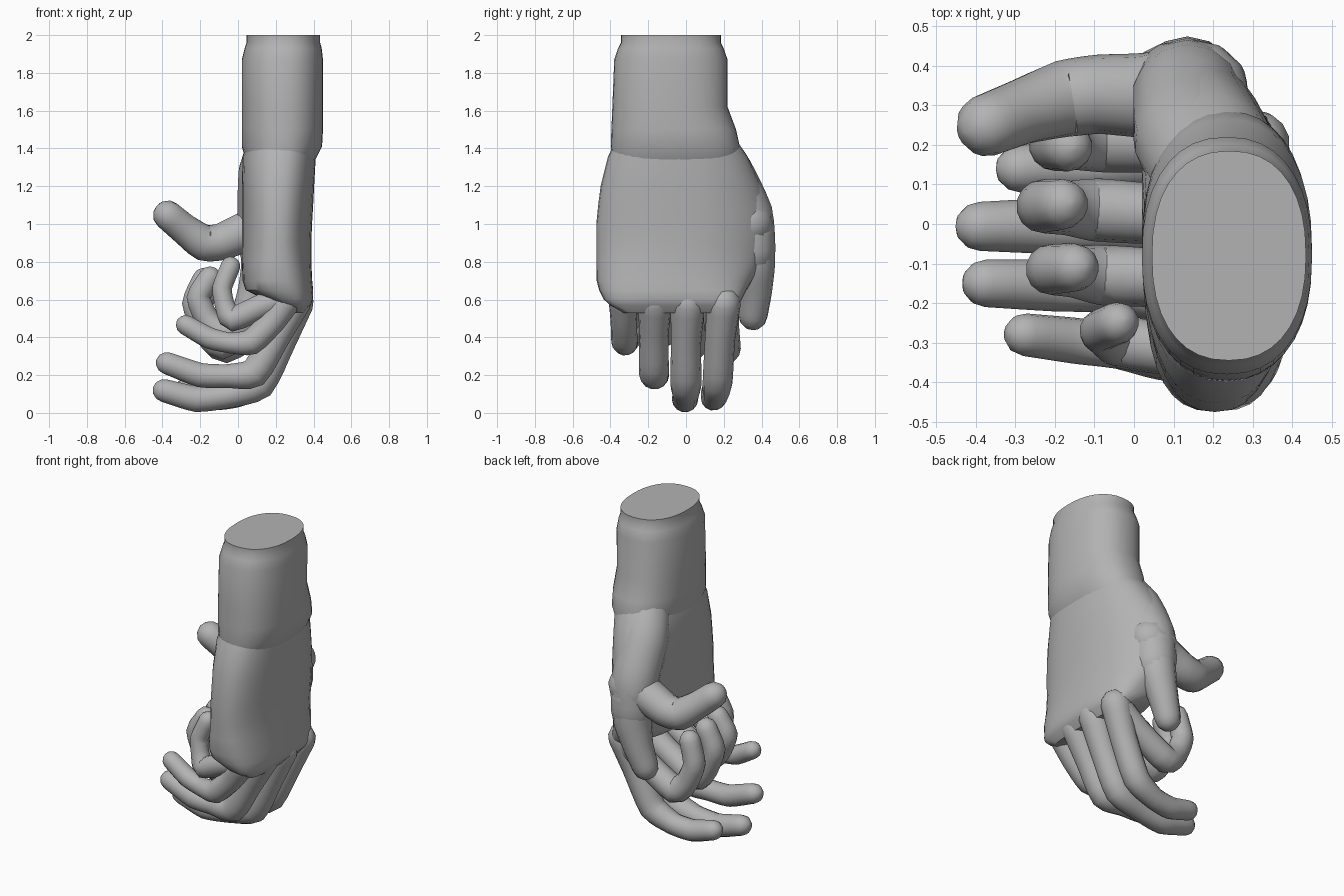
import bpy, bmesh, math
from mathutils import Vector

# one plain clay grey for the whole sculpt
grey = bpy.data.materials.new("clay_grey")
grey.diffuse_color = (0.45, 0.45, 0.45, 1)


def skin(name, rings, angle=40):
    """Join closed rings of points into a capped, smooth-shaded object."""
    bm = bmesh.new()
    loops = [[bm.verts.new(p) for p in ring] for ring in rings]
    n = len(loops[0])
    for a, b in zip(loops, loops[1:]):
        for i in range(n):
            j = (i + 1) % n
            bm.faces.new((a[i], a[j], b[j], b[i]))
    bm.faces.new(loops[0])
    bm.faces.new(loops[-1])
    bmesh.ops.recalc_face_normals(bm, faces=bm.faces)
    mesh = bpy.data.meshes.new(name)
    bm.to_mesh(mesh)
    bm.free()
    mesh.materials.append(grey)
    mesh.shade_smooth()
    mesh.set_sharp_from_angle(angle=math.radians(angle))
    obj = bpy.data.objects.new(name, mesh)
    bpy.context.collection.objects.link(obj)
    return obj


def section(z, x0, x1, y0, y1, power=2.3, lean=0.0, n=36):
    """Horizontal rounded outline; lean pulls the thumb side towards the palm face."""
    ring = []
    for i in range(n):
        a = 2 * math.pi * i / n
        c, s = math.cos(a), math.sin(a)
        u = math.copysign(abs(c) ** (2 / power), c)
        v = math.copysign(abs(s) ** (2 / power), s)
        x = (x0 + x1) / 2 + (x1 - x0) / 2 * u - lean * max(0, v) ** 2
        ring.append((max(x, x0), (y0 + y1) / 2 + (y1 - y0) / 2 * v + 0.0005 * u, z))
    return ring


def digit(name, pts, steps=4, sides=14):
    """Round-ended tube through (x, y, z, radius) points, with slightly bony joints."""
    p = [Vector(q) for q in pts]
    p = [2 * p[0] - p[1]] + p + [2 * p[-1] - p[-2]]
    path = []
    for k in range(1, len(p) - 2):
        a, b, c, d = p[k - 1:k + 3]
        for s in range(steps):
            t = s / steps
            curve = 0.5 * (2 * b + (c - a) * t + (2 * a - 5 * b + 4 * c - d) * t * t
                           + (3 * b - a - 3 * c + d) * t ** 3)
            path.append(curve.lerp(b.lerp(c, t), 0.5))
    path.append(p[-2])
    pos = [q.to_3d() for q in path]

    def ring(centre, tangent, r):
        side = Vector((0, 1, 0))
        side = (side - tangent * side.dot(tangent)).normalized()
        up = tangent.cross(side)
        return [centre + r * (math.cos(2 * math.pi * i / sides) * side
                              + math.sin(2 * math.pi * i / sides) * up) for i in range(sides)]

    rings, last = [], len(path) - 1
    tans = [(pos[min(i + 1, last)] - pos[max(i - 1, 0)]).normalized() for i in range(last + 1)]
    caps = [math.radians(d) for d in (85, 60, 30)]
    for a in caps:
        r = path[0].w
        rings.append(ring(pos[0] - tans[0] * r * math.sin(a), tans[0], r * math.cos(a)))
    for c, t, q in zip(pos, tans, path):
        rings.append(ring(c, t, q.w))
    for a in reversed(caps):
        r = path[-1].w
        rings.append(ring(pos[-1] + tans[-1] * r * math.sin(a), tans[-1], r * math.cos(a)))
    return skin(name, rings, 50)


# forearm with the narrowed cut end
skin("forearm", [section(*s) for s in (
    (1.34, 0.04, 0.41, -0.39, 0.28), (1.41, 0.02, 0.445, -0.398, 0.285),
    (1.50, 0.02, 0.45, -0.395, 0.265), (1.62, 0.02, 0.45, -0.39, 0.22),
    (1.87, 0.02, 0.45, -0.38, 0.22), (1.93, 0.035, 0.443, -0.36, 0.20),
    (1.96, 0.045, 0.435, -0.345, 0.185), (2.0, 0.045, 0.435, -0.345, 0.185))])

# palm, widening at the thumb side and tapering to the knuckle line
skin("palm", [section(*s) for s in (
    (0.53, 0.27, 0.35, -0.33, 0.22, 2.8, 0), (0.57, 0.20, 0.385, -0.40, 0.275, 2.8, 0),
    (0.60, 0.14, 0.398, -0.435, 0.295, 2.8, 0),
    (0.65, 0.04, 0.398, -0.46, 0.32, 2.8, 0.01), (0.70, 0.025, 0.393, -0.473, 0.35, 2.8, 0.03),
    (0.80, 0.02, 0.388, -0.475, 0.41, 2.5, 0.07), (0.90, 0.02, 0.388, -0.475, 0.445, 2.4, 0.09),
    (1.0, 0.02, 0.392, -0.475, 0.46, 2.4, 0.10), (1.1, 0.02, 0.398, -0.465, 0.435, 2.4, 0.09),
    (1.2, 0.02, 0.403, -0.452, 0.40, 2.4, 0.07), (1.36, 0.025, 0.412, -0.412, 0.325, 2.4, 0.03),
    (1.44, 0.05, 0.41, -0.37, 0.27, 2.4, 0.02))])

# fleshy base of the thumb
digit("thumb_base", [(0.20, 0.09, 1.46, 0.13), (0.145, 0.21, 1.27, 0.145),
                     (0.135, 0.32, 1.05, 0.14), (0.135, 0.345, 0.85, 0.13)])

# thumb reaching forward
digit("thumb_raised", [(0.16, 0.335, 1.0, 0.13), (0.03, 0.325, 0.955, 0.108),
                       (-0.09, 0.328, 0.905, 0.10), (-0.18, 0.316, 0.90, 0.097),
                       (-0.28, 0.285, 0.97, 0.084), (-0.37, 0.25, 1.045, 0.08)])

# thumb hanging beside the palm
digit("thumb_lowered", [(0.14, 0.34, 0.95, 0.13), (0.125, 0.36, 0.78, 0.112),
                        (0.085, 0.365, 0.64, 0.09), (0.04, 0.355, 0.515, 0.077)])

# four loosely bent fingers
relaxed = {
    "index": [(0.305, 0.20, 0.58, 0.09), (0.23, 0.18, 0.39, 0.08), (0.12, 0.167, 0.16, 0.079),
              (-0.02, 0.155, 0.09, 0.066), (-0.15, 0.145, 0.078, 0.066), (-0.29, 0.14, 0.115, 0.06)],
    "middle": [(0.31, 0.01, 0.58, 0.092), (0.225, 0.0, 0.37, 0.08), (0.115, 0.0, 0.15, 0.082),
               (-0.06, -0.003, 0.09, 0.068), (-0.22, -0.005, 0.073, 0.07), (-0.39, -0.006, 0.118, 0.062)],
    "ring": [(0.30, -0.165, 0.59, 0.09), (0.20, -0.17, 0.40, 0.077), (0.085, -0.17, 0.21, 0.08),
             (-0.06, -0.16, 0.195, 0.064), (-0.20, -0.155, 0.20, 0.066), (-0.375, -0.15, 0.263, 0.06)],
    "little": [(0.26, -0.33, 0.60, 0.08), (0.18, -0.33, 0.48, 0.069), (0.07, -0.325, 0.375, 0.07),
               (-0.04, -0.31, 0.37, 0.056), (-0.15, -0.295, 0.395, 0.058), (-0.275, -0.28, 0.465, 0.054)]}

# the same four fingers closed into the palm
curled = {
    "index": [(0.30, 0.20, 0.58, 0.082), (0.14, 0.205, 0.46, 0.076), (-0.07, 0.21, 0.34, 0.08),
              (-0.155, 0.205, 0.42, 0.068), (-0.20, 0.20, 0.54, 0.066), (-0.165, 0.195, 0.68, 0.062)],
    "middle": [(0.30, 0.01, 0.59, 0.082), (0.13, 0.02, 0.48, 0.075), (-0.09, 0.035, 0.36, 0.08),
               (-0.175, 0.04, 0.44, 0.068), (-0.23, 0.045, 0.58, 0.068), (-0.18, 0.05, 0.705, 0.064)],
    "ring": [(0.29, -0.16, 0.60, 0.08), (0.13, -0.14, 0.52, 0.072), (-0.07, -0.13, 0.42, 0.077),
             (-0.16, -0.12, 0.49, 0.065), (-0.21, -0.115, 0.61, 0.064), (-0.15, -0.11, 0.715, 0.061)],
    "little": [(0.25, -0.33, 0.61, 0.07), (0.13, -0.32, 0.565, 0.068), (-0.03, -0.30, 0.495, 0.066),
               (-0.07, -0.285, 0.57, 0.054), (-0.085, -0.27, 0.66, 0.053), (-0.04, -0.25, 0.775, 0.053)]}

for pose, fingers in (("relaxed", relaxed), ("curled", curled)):
    for finger, pts in fingers.items():
        digit(f"{finger}_finger_{pose}", pts)
